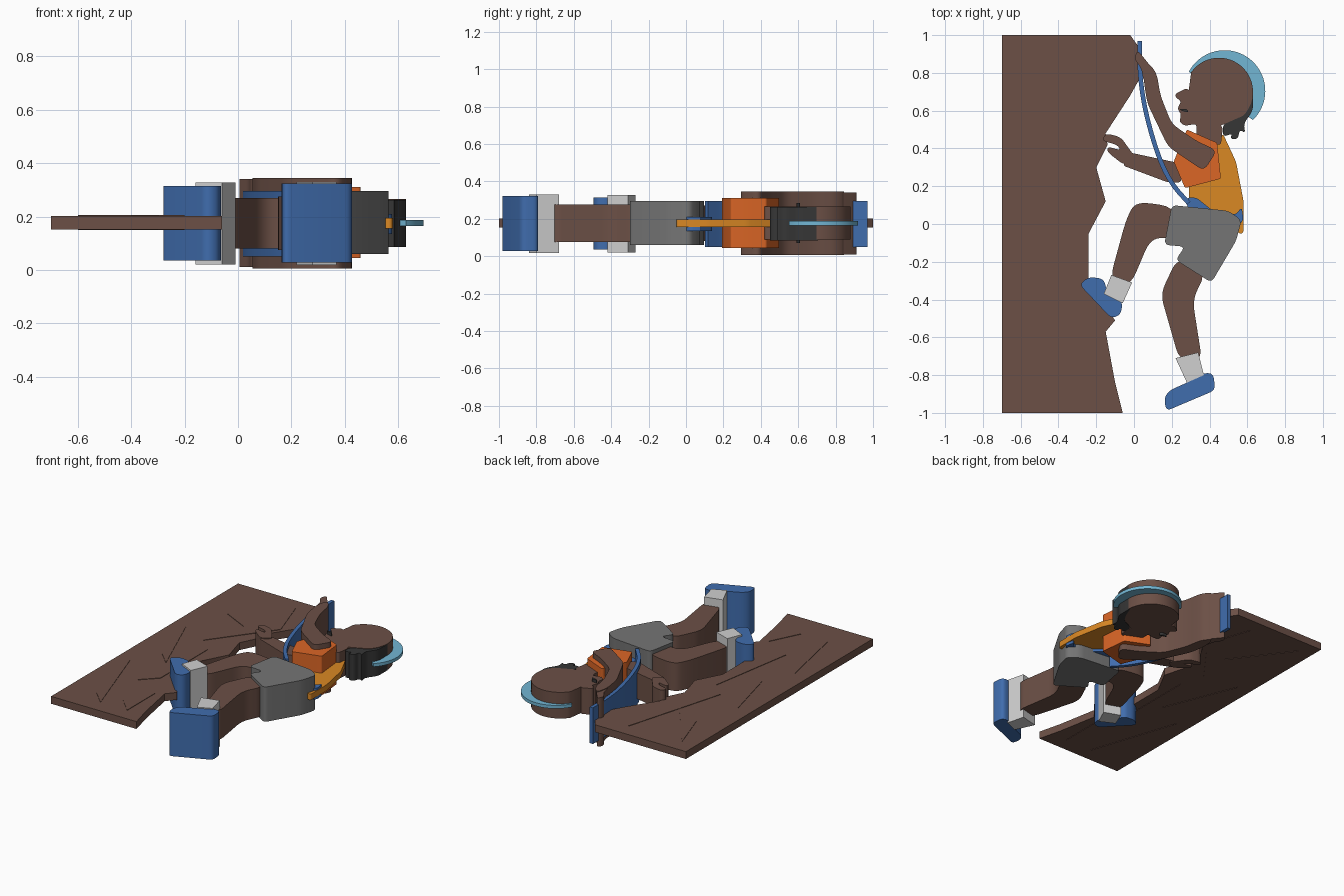
import bpy
import bmesh
import math
from mathutils import Vector

default_cube = bpy.data.objects.get("Cube")
if default_cube:
    bpy.data.objects.remove(default_cube, do_unlink=True)


def linear(channel):
    return channel / 12.92 if channel <= .04045 else ((channel + .055) / 1.055) ** 2.4


def make_material(name, hex_colour):
    colour = [linear(byte / 255) for byte in bytes.fromhex(hex_colour)] + [1]
    material = bpy.data.materials.new(name)
    material.use_nodes = True
    material.diffuse_color = colour
    shader = material.node_tree.nodes["Principled BSDF"]
    shader.inputs["Base Color"].default_value = colour
    shader.inputs["Roughness"].default_value = .8
    return material


brown = make_material("brown", "6C5046")
orange = make_material("orange", "DB6626")
mustard = make_material("mustard", "DA8824")
blue = make_material("blue", "406DAE")
sky = make_material("light blue", "72B6D4")
grey = make_material("grey", "757575")
pale = make_material("pale grey", "D0D0D0")
black = make_material("black", "363636")


def rounded(points, radius, steps=5):
    """Replace every corner of a closed outline with a small curve."""
    outline = []
    for i, point in enumerate(points):
        corner = Vector(point)
        before = Vector(points[i - 1]) - corner
        after = Vector(points[(i + 1) % len(points)]) - corner
        start = corner + before.normalized() * min(radius, before.length * .45)
        end = corner + after.normalized() * min(radius, after.length * .45)
        for step in range(steps + 1):
            t = step / steps
            outline.append(start * (1 - t) ** 2 + corner * 2 * t * (1 - t) + end * t * t)
    return outline


def arc(centre, radius, first, last, steps=28):
    """Points along a circular arc, angles in degrees."""
    angles = [math.radians(first + (last - first) * i / steps) for i in range(steps + 1)]
    return [(centre[0] + radius * math.cos(a), centre[1] + radius * math.sin(a)) for a in angles]


def slab(name, material, bottom, top, points, radius=0):
    """Extrude a flat outline between two heights."""
    outline = rounded(points, radius) if radius else points
    bm = bmesh.new()
    base = bm.faces.new([bm.verts.new((p[0], p[1], bottom)) for p in outline])
    extruded = bmesh.ops.extrude_face_region(bm, geom=[base])["geom"]
    for item in extruded:
        if isinstance(item, bmesh.types.BMVert):
            item.co.z = top
    bmesh.ops.recalc_face_normals(bm, faces=bm.faces)
    mesh = bpy.data.meshes.new(name)
    bm.to_mesh(mesh)
    bm.free()
    mesh.materials.append(material)
    part = bpy.data.objects.new(name, mesh)
    bpy.context.collection.objects.link(part)
    bpy.ops.object.select_all(action="DESELECT")
    part.select_set(True)
    bpy.context.view_layer.objects.active = part
    bpy.ops.object.shade_smooth_by_angle(angle=math.radians(35))
    return part


def ribbon(points, width):
    """Outline of a smooth strip of even width along a path."""
    path = [Vector(p) for p in points]
    for _ in range(3):
        finer = [path[0]]
        for a, b in zip(path, path[1:]):
            finer += [a.lerp(b, .25), a.lerp(b, .75)]
        path = finer + [path[-1]]
    left, right = [], []
    for i, point in enumerate(path):
        along = path[min(i + 1, len(path) - 1)] - path[max(i - 1, 0)]
        side = Vector((-along.y, along.x)).normalized() * width / 2
        left.append(point + side)
        right.append(point - side)
    return left + right[::-1]


# Cliff with a ragged climbing edge
slab("cliff", brown, .152, .202, [
    (-.7, 1), (-.02, 1), (.03, .93), (.03, .77), (-.02, .68), (-.15, .48), (-.14, .42),
    (-.2, .3), (-.15, .12), (-.24, -.05), (-.24, -.3), (-.1, -.51), (-.15, -.57),
    (-.1, -.84), (-.06, -1), (-.7, -1)])

# Long shallow wedges that break up both faces of the cliff
wedges = [
    [(-.6, .9), (-.3, .5), (-.5, .6)],
    [(-.2, .9), (-.1, .6), (-.4, .2)],
    [(-.6, .3), (-.4, -.2), (-.5, -.1)],
    [(-.3, .1), (-.3, -.4), (-.4, -.5)],
    [(-.6, -.3), (-.4, -.9), (-.5, -.8)],
    [(-.2, -.6), (-.2, -.9), (-.3, -.8)],
]
for wedge in wedges:
    slab("cliff_wedge", brown, .149, .205, wedge)

# Head in profile: round skull, brow, nose, lips, chin and neck
face = [(.28, .72), (.22, .69), (.22, .67), (.25, .65), (.23, .61), (.25, .58),
        (.24, .54), (.27, .52), (.33, .53), (.33, .42), (.46, .42), (.47, .51)]
slab("head", brown, .088, .265, arc((.45, .7), .18, -45, 145) + rounded(face, .015))
slab("mouth", black, .07, .285, [(.24, .61), (.28, .61), (.29, .59), (.25, .6)], .01)

# Hair with loose curls at the nape
slab("hair", black, .085, .262, [
    (.63, .72), (.63, .6), (.58, .53), (.59, .48), (.56, .5), (.55, .45), (.51, .45),
    (.52, .48), (.47, .46), (.47, .53), (.56, .57), (.6, .64)], .03)

# Thin helmet shell
slab("helmet", sky, .165, .187, arc((.48, .705), .215, 152, -46, 40))

# Raised arm and its hand
slab("raised_arm", brown, .005, .345, [
    (.07, .86), (.12, .8), (.14, .68), (.2, .53), (.33, .44), (.44, .39),
    (.37, .28), (.18, .41), (.07, .64), (.05, .77)], .04)
slab("raised_hand", brown, .01, .34, [
    (0, .88), (.02, .92), (.06, .87), (.1, .82), (.08, .74), (.05, .76), (.04, .82)], .02)

# Reaching arm and hand
slab("reaching_arm", brown, .09, .265, [
    (-.03, .38), (.25, .32), (.25, .22), (.18, .22), (-.06, .31)], .02)
slab("reaching_hand", brown, .085, .27, [
    (-.17, .44), (-.15, .48), (-.07, .46), (-.02, .39), (.01, .35), (-.05, .31),
    (-.14, .38), (-.14, .41), (-.07, .39), (-.09, .42)], .03)

# Shirt, sleeve and harness
slab("shirt", mustard, .155, .195, [
    (.47, .48), (.54, .33), (.58, .12), (.58, -.05), (.55, -.05), (.5, .05),
    (.29, .06), (.29, .24), (.44, .42)], .02)
slab("sleeve", orange, .045, .31, [
    (.28, .5), (.44, .43), (.46, .24), (.27, .19), (.21, .33)], .01)
slab("harness", blue, .135, .21, [
    (.28, .14), (.33, .14), (.43, .06), (.54, .05), (.57, .09), (.58, .02),
    (.54, -.02), (.42, .02), (.28, .09)], .02)

# Climbing rope
slab("rope", blue, .05, .295, ribbon(
    [(.03, .97), (.03, .79), (.06, .59), (.13, .35), (.2, .21), (.29, .11)], .024))

# Shorts and bare legs
slab("shorts", grey, .06, .295, [
    (.2, .1), (.5, .07), (.57, .02), (.54, -.09), (.41, -.31), (.22, -.19),
    (.27, -.12), (.16, -.11)], .03)
slab("raised_leg", brown, .08, .27, [
    (.22, .09), (.01, .12), (-.04, .03), (-.13, -.3), (-.02, -.33), (.09, -.07),
    (.22, -.08)], .08)
slab("hanging_leg", brown, .075, .275, [
    (.23, -.18), (.14, -.37), (.24, -.72), (.36, -.72), (.31, -.4), (.38, -.26)], .06)

# Socks
slab("raised_sock", pale, .02, .327, [(-.12, -.27), (-.01, -.31), (-.06, -.42), (-.16, -.37)])
slab("hanging_sock", pale, .018, .33, [(.22, -.71), (.34, -.68), (.37, -.8), (.28, -.84)])

# Shoes
slab("raised_shoe", blue, .035, .315, [
    (-.29, -.32), (-.24, -.28), (-.16, -.29), (-.14, -.37), (-.06, -.41), (-.07, -.48),
    (-.12, -.5)], .03)
slab("hanging_shoe", blue, .028, .323, [
    (.16, -.92), (.17, -.99), (.43, -.88), (.42, -.79), (.36, -.79), (.28, -.84),
    (.19, -.88)], .03)
